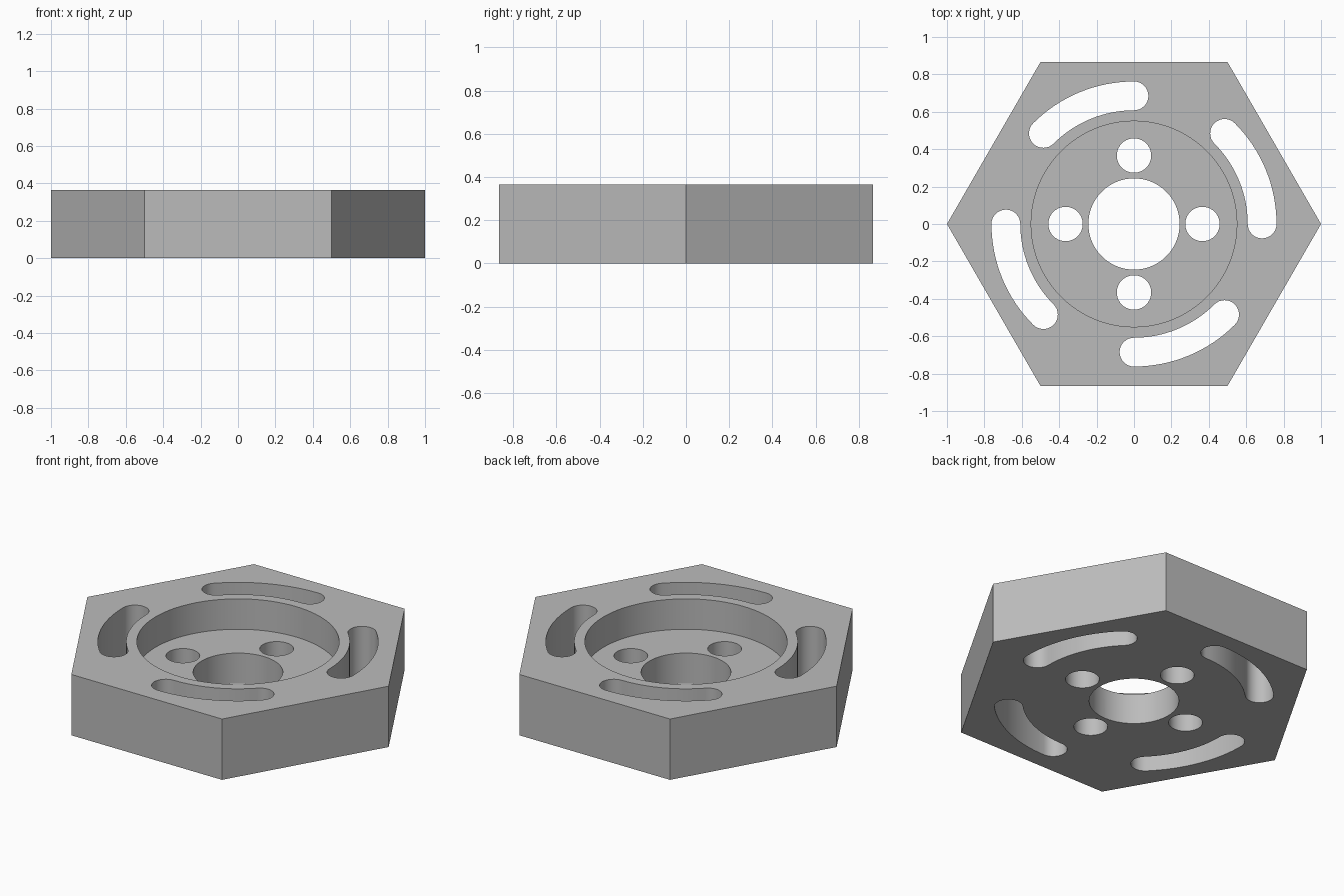
import bpy, bmesh
from math import radians, cos, sin, pi
from mathutils import Vector

if "Cube" in bpy.data.objects:
    bpy.data.objects.remove(bpy.data.objects["Cube"], do_unlink=True)

HEIGHT = 0.365
FLOOR = HEIGHT / 2

grey = bpy.data.materials.new("plain grey")
grey.use_nodes = True
colour = (0.5, 0.5, 0.5, 1)
grey.diffuse_color = colour
grey.node_tree.nodes["Principled BSDF"].inputs["Base Color"].default_value = colour


def arc(radius, start, end, steps, centre=(0, 0)):
    """Points along an arc, angles in degrees."""
    angles = [radians(start + (end - start) * i / steps) for i in range(steps + 1)]
    return [(centre[0] + radius * cos(a), centre[1] + radius * sin(a)) for a in angles]


def circle(radius, sides, centre=(0, 0)):
    return arc(radius, 0, 360, sides, centre)[:-1]


def slot(start, sweep=45, radius=0.685, half=0.077):
    """Outline of a round-ended slot curved about the origin."""
    end = start + sweep
    first = arc(radius, start, start, 1)[0]
    last = arc(radius, end, end, 1)[0]
    return (arc(radius + half, start, end, 16)
            + arc(half, end, end + 180, 16, last)[1:-1]
            + arc(radius - half, end, start, 16)
            + arc(half, start + 180, start + 360, 16, first)[1:-1])


def prism(name, outlines, bottom, top):
    """Closed prisms raised from one or more outlines, as one object."""
    bm = bmesh.new()
    for outline in outlines:
        face = bm.faces.new([bm.verts.new((x, y, bottom)) for x, y in outline])
        raised = bmesh.ops.extrude_face_region(bm, geom=[face])["geom"]
        verts = [v for v in raised if isinstance(v, bmesh.types.BMVert)]
        bmesh.ops.translate(bm, verts=verts, vec=Vector((0, 0, top - bottom)))
    bmesh.ops.recalc_face_normals(bm, faces=bm.faces)
    mesh = bpy.data.meshes.new(name)
    bm.to_mesh(mesh)
    bm.free()
    mesh.materials.append(grey)
    obj = bpy.data.objects.new(name, mesh)
    bpy.context.collection.objects.link(obj)
    return obj


# Hexagonal body
body = prism("hexagonal_plate", [circle(1, 6)], 0, HEIGHT)

# Round recess in the top
recess = prism("recess_cutter", [circle(0.55, 96)], FLOOR, HEIGHT + 0.1)

# Centre bore, four bolt holes and four curved slots, all the way through
openings = [circle(0.244, 64)]
for quarter in range(4):
    a = quarter * pi / 2
    openings.append(circle(0.092, 40, (0.366 * cos(a), 0.366 * sin(a))))
    openings.append(slot(quarter * 90))
through = prism("opening_cutter", openings, -0.1, HEIGHT + 0.1)

for cutter in (recess, through):
    mod = body.modifiers.new(cutter.name, "BOOLEAN")
    mod.operation = "DIFFERENCE"
    mod.solver = "EXACT"
    mod.object = cutter

# Bake the cuts, then drop the cutters
bpy.context.view_layer.objects.active = body
for mod in list(body.modifiers):
    bpy.ops.object.modifier_apply(modifier=mod.name)
for cutter in (recess, through):
    bpy.data.objects.remove(cutter, do_unlink=True)

# Smooth round walls with crisp rims
bpy.ops.object.select_all(action="DESELECT")
body.select_set(True)
bpy.ops.object.shade_smooth_by_angle(angle=radians(30))
